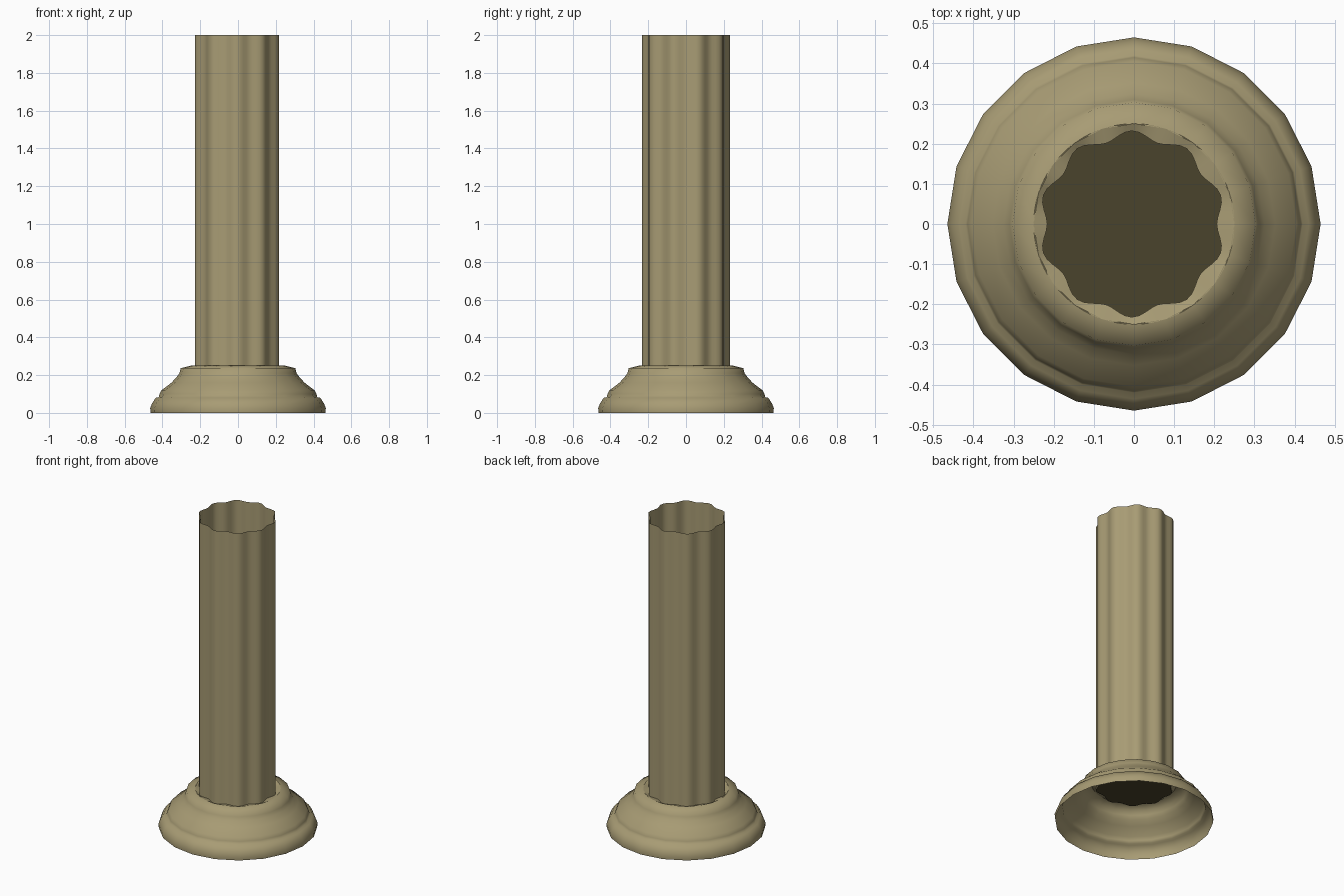
import bpy, bmesh, math

if "Cube" in bpy.data.objects:
    bpy.data.objects.remove(bpy.data.objects["Cube"])


def material(name, rgb):
    m = bpy.data.materials.new(name)
    m.diffuse_color = (*rgb, 1)
    m.use_nodes = True
    m.node_tree.nodes["Principled BSDF"].inputs["Base Color"].default_value = m.diffuse_color
    return m


stone = material("sandstone", (0.39, 0.33, 0.175))
dark = material("dark_brown", (0.068, 0.056, 0.025))


def make_object(name, rings, cap=False, angle=50):
    """Skin a list of closed rings; optionally close the first one in dark."""
    bm = bmesh.new()
    loops = [[bm.verts.new(p) for p in ring] for ring in rings]
    n = len(loops[0])
    for lo, hi in zip(loops, loops[1:]):
        for i in range(n):
            j = (i + 1) % n
            bm.faces.new((lo[i], lo[j], hi[j], hi[i]))
    if cap:
        bm.faces.new(loops[0][::-1]).material_index = 1
    mesh = bpy.data.meshes.new(name)
    bm.to_mesh(mesh)
    bm.free()
    mesh.materials.append(stone)
    mesh.materials.append(dark)
    ob = bpy.data.objects.new(name, mesh)
    bpy.context.collection.objects.link(ob)
    bpy.ops.object.select_all(action='DESELECT')
    ob.select_set(True)
    bpy.context.view_layer.objects.active = ob
    bpy.ops.object.shade_smooth_by_angle(angle=math.radians(angle))
    return ob


def circle(r, z, n=20):
    return [(r * math.cos(math.tau * i / n), r * math.sin(math.tau * i / n), z)
            for i in range(n)]


def fluted(z, n=80):
    pts = []
    for i in range(n):
        a = math.tau * i / n
        r = 0.2215 - 0.0105 * math.cos(10 * a)   # grooves at 0, lobe at 90 degrees
        pts.append((r * math.cos(a) - 0.005, r * math.sin(a), z))
    return pts


# moulded base: open underneath, stepped profile of (radius, height)
profile = [(0.463, 0.0), (0.465, 0.025), (0.455, 0.05), (0.436, 0.08),
           (0.42, 0.083), (0.415, 0.10), (0.405, 0.12), (0.352, 0.16),
           (0.325, 0.19), (0.31, 0.21), (0.303, 0.237), (0.25, 0.25)]
make_object("column_base", [circle(r, z) for r, z in profile], angle=180)

# collar closing the base top against the flutes
make_object("shaft_collar", [circle(0.25, 0.25, 80), fluted(0.24)])

# fluted shaft: open at the top, closed at its foot by a dark floor
make_object("fluted_shaft", [fluted(0.23), fluted(2.0)], cap=True)
